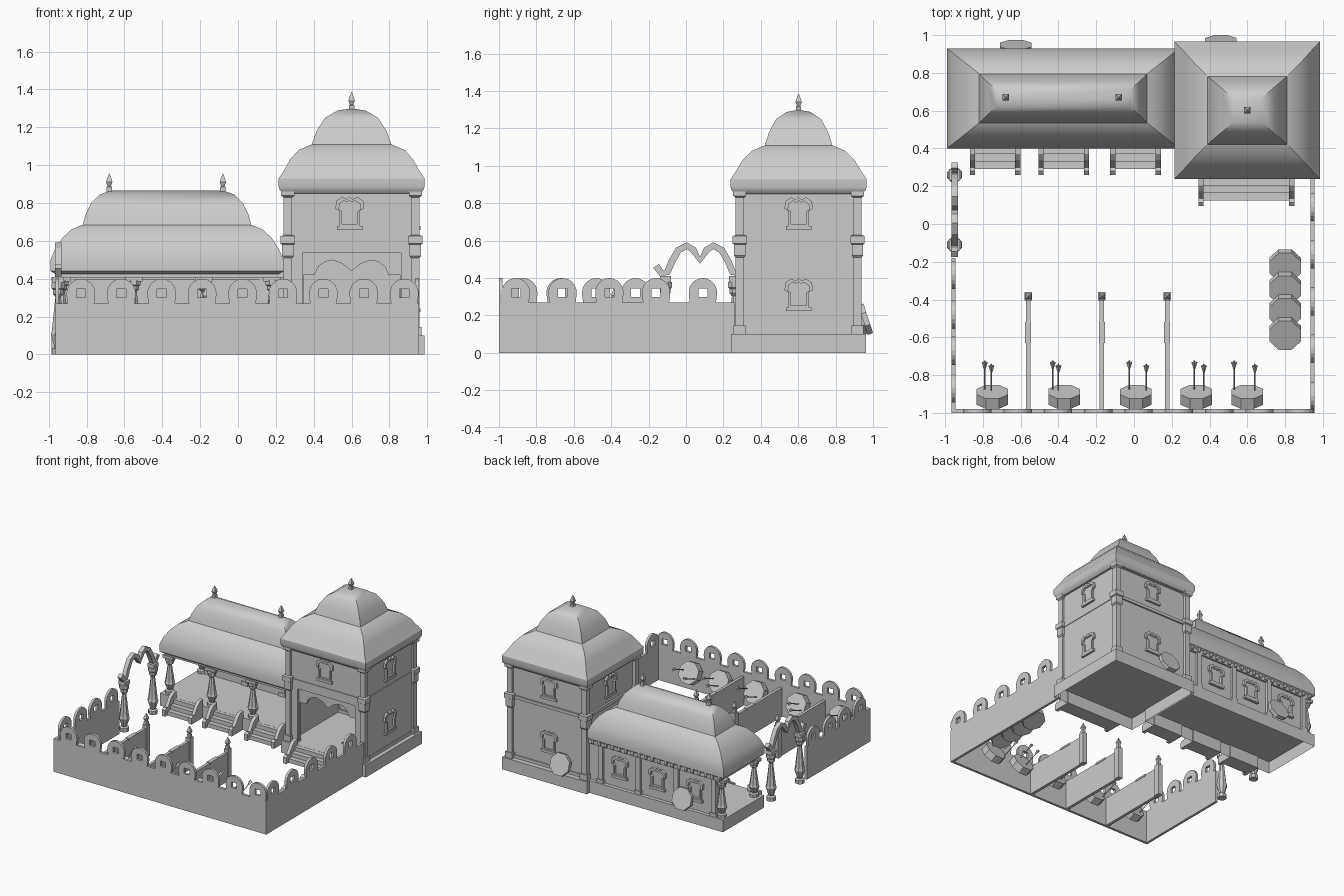
import bpy, bmesh
from math import sin, cos, pi, radians
from mathutils import Matrix, Vector

if "Cube" in bpy.data.objects:
    bpy.data.objects.remove(bpy.data.objects["Cube"])


def finish(name, bm, smooth=False):
    bmesh.ops.recalc_face_normals(bm, faces=bm.faces)
    me = bpy.data.meshes.new(name)
    bm.to_mesh(me)
    bm.free()
    ob = bpy.data.objects.new(name, me)
    bpy.context.collection.objects.link(ob)
    if smooth:
        bpy.ops.object.select_all(action='DESELECT')
        ob.select_set(True)
        bpy.context.view_layer.objects.active = ob
        bpy.ops.object.shade_smooth_by_angle(angle=radians(32))
    return ob


def rings(name, center, levels, bottom=True, smooth=False):
    """Stack of rectangles (half x, half y, z) skinned into one shell."""
    bm = bmesh.new()
    loops = [[bm.verts.new((center[0] + sx * hx, center[1] + sy * hy, z))
              for sx, sy in ((-1, -1), (1, -1), (1, 1), (-1, 1))] for hx, hy, z in levels]
    for a, b in zip(loops, loops[1:]):
        for i in range(4):
            j = (i + 1) % 4
            bm.faces.new((a[i], a[j], b[j], b[i]))
    if bottom:
        bm.faces.new(loops[0])
    bm.faces.new(loops[-1])
    bmesh.ops.remove_doubles(bm, verts=bm.verts, dist=1e-4)
    return finish(name, bm, smooth)


def box(name, x0, x1, y0, y1, z0, z1, bottom=True):
    hx, hy = (x1 - x0) / 2, (y1 - y0) / 2
    return rings(name, (x0 + hx, y0 + hy), [(hx, hy, z0), (hx, hy, z1)], bottom)


def plate(name, loops, thick, loc=(0, 0, 0), rot=0):
    """Flat outline with holes in (u, z), extruded by thick; rot 90 turns u to +y."""
    bm = bmesh.new()
    for loop in loops:
        vs = [bm.verts.new((u, -thick / 2, v)) for u, v in loop]
        for a, b in zip(vs, vs[1:] + vs[:1]):
            bm.edges.new((a, b))
    bmesh.ops.triangle_fill(bm, use_beauty=True, edges=bm.edges[:])
    ext = bmesh.ops.extrude_face_region(bm, geom=bm.faces[:], use_keep_orig=True)
    top = [g for g in ext['geom'] if isinstance(g, bmesh.types.BMVert)]
    bmesh.ops.translate(bm, verts=top, vec=(0, thick, 0))
    bm.transform(Matrix.Translation(loc) @ Matrix.Rotation(radians(rot), 4, 'Z'))
    return finish(name, bm)


def mirrored(half):
    """Complete a right-hand half outline that ends on u = 0."""
    return half + [(-u, v) for u, v in reversed(half) if abs(u) > 1e-6]


def lathe(name, x, y, profile, sides=8):
    bm = bmesh.new()
    loops = [[bm.verts.new((x + r * cos((i + .5) * 2 * pi / sides), y + r * sin((i + .5) * 2 * pi / sides), z))
              for i in range(sides)] for r, z in profile]
    for a, b in zip(loops, loops[1:]):
        for i in range(sides):
            j = (i + 1) % sides
            bm.faces.new((a[i], a[j], b[j], b[i]))
    bm.faces.new(loops[0])
    bm.faces.new(loops[-1])
    return finish(name, bm)


def disc(name, loc, tilt, depth, r=.09):
    bm = bmesh.new()
    m = Matrix.Translation(loc) @ Matrix.Rotation(radians(tilt), 4, 'X') @ Matrix.Rotation(pi / 8, 4, 'Z')
    bmesh.ops.create_cone(bm, cap_ends=True, segments=8, radius1=r, radius2=r, depth=depth, matrix=m)
    return finish(name, bm)


def arrow(tip, direction, length=.17):
    bm = bmesh.new()
    d = Vector(direction).normalized()
    q = d.to_track_quat('Z', 'Y').to_matrix().to_4x4()
    for r1, r2, size, at in ((.004, .004, length, length / 2), (.004, .016, .04, length - .03)):
        bmesh.ops.create_cone(bm, cap_ends=True, segments=4, radius1=r1, radius2=r2, depth=size,
                              matrix=Matrix.Translation(Vector(tip) + d * at) @ q)
    return finish("arrow", bm)


def baluster(name, x, y, z0, z1):
    h = z1 - z0
    shape = ((.036, 0), (.036, .08), (.02, .1), (.042, .28), (.036, .33), (.016, .8),
             (.03, .84), (.03, .9), (.038, .92), (.038, 1))
    return lathe(name, x, y, [(r, z0 + t * h) for r, t in shape])


def finial(x, y, z, s=1):
    shape = ((.02, -.02), (.02, .02), (.012, .025), (.024, .045), (.016, .065), (.002, .09))
    return lathe("finial", x, y, [(r * s, z + h * s) for r, h in shape], 4)


def court_wall(name, a, b, centers, loc, rot):
    """Wall with round pierced merlons."""
    out, holes = [(a, 0), (b, 0), (b, .27)], []
    for c in reversed(centers):
        out.append((c + .07, .27))
        out += [(c + .076 * cos(t), .322 + .078 * sin(t)) for t in [radians(-8 + 19.6 * i) for i in range(11)]]
        out.append((c - .07, .27))
        holes.append([(c - .024, .3), (c + .024, .3), (c + .024, .345), (c - .024, .345)])
    return plate(name, [out + [(a, .27)]] + holes, .02, loc, rot)


def stairs(cx, width, back):
    # three treads between two rounded stringers
    pts = [(back, 0), (back - .12, 0)]
    for i in range(3):
        y = back - .12 + .04 * i
        pts += [(y, .033 * (i + 1)), (y + .04, .033 * (i + 1))]
    plate("stair_treads", [pts], width, (cx, 0, 0), 90)
    side = [(back, 0), (back - .15, 0), (back - .15, .05), (back - .13, .065), (back - .11, .06),
            (back - .07, .12), (back - .04, .145), (back, .15)]
    for s in (-1, 1):
        plate("stair_stringer", [side], .028, (cx + s * width / 2, 0, 0), 90)


def window(x, y, z, rot):
    half = [(.055, 0), (.055, .09), (.075, .1), (.072, .14), (.04, .162), (.015, .15), (0, .165)]
    outer = mirrored(half)
    inner = [(u * .75, .08 + (v - .08) * .76) for u, v in outer]
    plate("window_frame", [outer, inner], .03, (x, y, z), rot)
    plate("window_sill", [[(-.068, -.012), (.068, -.012), (.068, .008), (-.068, .008)]], .036, (x, y, z), rot)


# Courtyard walls
court_wall("front_wall", -.96, .955, [-.83 + .2135 * i for i in range(9)], (0, -.99, 0), 0)
court_wall("left_wall", -1, -.18, [-.87, -.67, -.48, -.27], (-.955, 0, 0), 90)
court_wall("right_wall", -1, .26, [-.91 + .25 * i for i in range(5)], (.945, 0, 0), 90)

# Range dividers with end posts
for x in (-.56, -.17, .175):
    box("divider", x - .012, x + .012, -.99, -.38, 0, .235)
    box("divider_cap", x - .016, x + .016, -.63, -.52, .225, .24)
    box("divider_post", x - .02, x + .02, -.405, -.36, 0, .26)
    finial(x, -.383, .265, .95)

# Leaning practice targets with arrows
for x, a, b in ((-.75, -.79, -.755), (-.37, -.43, -.4), (.01, -.025, .065), (.33, .32, .37), (.6, .53, .64)):
    disc("target", (x, -.915, .17), -64, .06)
    arrow((a, -.89, .15), (0, .9, .36), .18)
    arrow((b, -.88, .2), (0, .9, .36), .15)
for i in range(4):
    disc("stacked_target", (.8, -.22 - .12 * i, .085), 24, .05)
disc("tower_back_target", (.46, .96, .18), -72, .03)
disc("hall_back_target", (-.625, .935, .18), -72, .03)

# Side gate
for y in (-.11, .26):
    baluster("gate_post", -.95, y, 0, .38)
    box("gate_post_block", -.98, -.92, y - .03, y + .03, .38, .41)
path = [(.235, .465), (.205, .425), (.175, .43), (.15, .49), (.115, .55), (.07, .573), (.035, .55), (0, .495)]
path = mirrored(path)
upper, lower = [], []
for i, p in enumerate(path):
    t = Vector(path[min(i + 1, len(path) - 1)]) - Vector(path[max(i - 1, 0)])
    n = Vector((t.y, -t.x)).normalized() * .018
    upper.append((p[0] + n.x, p[1] + n.y))
    lower.append((p[0] - n.x, p[1] - n.y))
plate("gate_arch", [upper + lower[::-1]], .035, (-.95, .075, 0), 90)

# Hall: plinth, back wall, columns, beams, roof
box("hall_plinth", -.985, .23, .4, .93, 0, .1, bottom=False)
box("hall_back_wall", -.9, .27, .875, .9, .1, .43)
for x in (-.89, -.55, -.21, .13):
    box("hall_pilaster", x - .02, x + .02, .87, .92, .1, .4)
    box("hall_pilaster_foot", x - .028, x + .028, .865, .926, .1, .13)
for x in (-.04, -.38, -.72):
    window(x, .905, .19, 0)
for x, y in ((-.93, .45), (-.55, .45), (-.18, .45), (.18, .45), (-.94, .88)):
    baluster("hall_column", x, y, .1, .39)
    box("hall_capital", x - .045, x + .045, y - .03, y + .03, .385, .41)
box("hall_front_beam", -.96, .25, .43, .47, .405, .44)
box("hall_back_beam", -.96, .25, .865, .915, .395, .44)
box("hall_side_beam", -.96, -.92, .43, .9, .405, .44)
for i in range(20):
    x = -.94 + .06 * i
    box("dentil", x - .012, x + .012, .91, .925, .405, .44)
rings("hall_roof", (-.375, .665), [
    (.59, .245, .425), (.615, .265, .44), (.615, .265, .5), (.592, .247, .555), (.553, .216, .615),
    (.505, .178, .66), (.445, .13, .685), (.43, .115, .74), (.4, .086, .8), (.355, .047, .845),
    (.3, 0, .865)], smooth=True)
finial(-.68, .67, .865)
finial(-.08, .67, .865)
for x in (-.735, -.372, .008):
    stairs(x, .24, .41)

# Tower: plinth, walls, cusped doorway, roof
TX, TY = .6, .602
box("tower_plinth", .22, .985, .24, .963, 0, .1, bottom=False)
box("tower_left_wall", .265, .285, .29, .915, .1, .87)
box("tower_right_wall", .925, .945, .29, .915, .1, .87)
box("tower_back_wall", .265, .945, .895, .915, .1, .87)
box("tower_upper_floor", .27, .94, .3, .91, .56, .59)
arch = [(.255, .1), (.255, .42), (.195, .42), (.175, .465), (.14, .49), (.1, .498), (.05, .48), (0, .44)]
opening = [(.26, .1), (.26, .535), (-.26, .535), (-.26, .1)]
plate("tower_front_wall", [[(.345, .1), (.345, .87), (-.345, .87), (-.345, .1)] + opening[::-1]],
      .025, (TX, .295, 0))
plate("door_arch", [[(.265, .1), (.265, .54), (-.265, .54), (-.265, .1)] + mirrored(arch)[::-1]],
      .02, (TX, .31, 0))
rings("tower_string_course", (TX, TY), [(.35, .325, .585), (.35, .325, .61)])
rings("tower_base_course", (TX, TY + .3), [(.345, .02, .1), (.345, .02, .125)])
box("tower_side_course", .93, .952, .29, .92, .1, .125)
for sx in (-1, 1):
    for sy in (-1, 1):
        c = (TX + sx * .337, TY + sy * .315)
        rings("tower_corner_pillar", c, [
            (.032, .032, .1), (.032, .032, .145), (.022, .022, .145), (.022, .022, .51), (.03, .03, .52),
            (.03, .03, .58), (.038, .038, .585), (.038, .038, .625), (.022, .022, .63), (.022, .022, .83),
            (.035, .035, .84), (.035, .035, .87)])
rings("tower_roof", (TX, TY), [
    (.36, .34, .85), (.38, .358, .87), (.385, .363, .885), (.385, .363, .93), (.355, .333, .975),
    (.325, .3, 1.03), (.28, .25, 1.08), (.21, .18, 1.11), (.185, .158, 1.18), (.14, .12, 1.25),
    (.075, .064, 1.288), (0, 0, 1.3)], smooth=True)
finial(TX, TY, 1.295)
stairs(.595, .48, .245)
arrow((.62, .45, .1), (.6, -.2, .5), .12)

# Tower windows
for z in (.67, .235):
    window(.59, .915, z, 0)
    window(.945, TY, z, 90)
window(.59, .285, .67, 0)
window(.265, TY, .67, 90)
